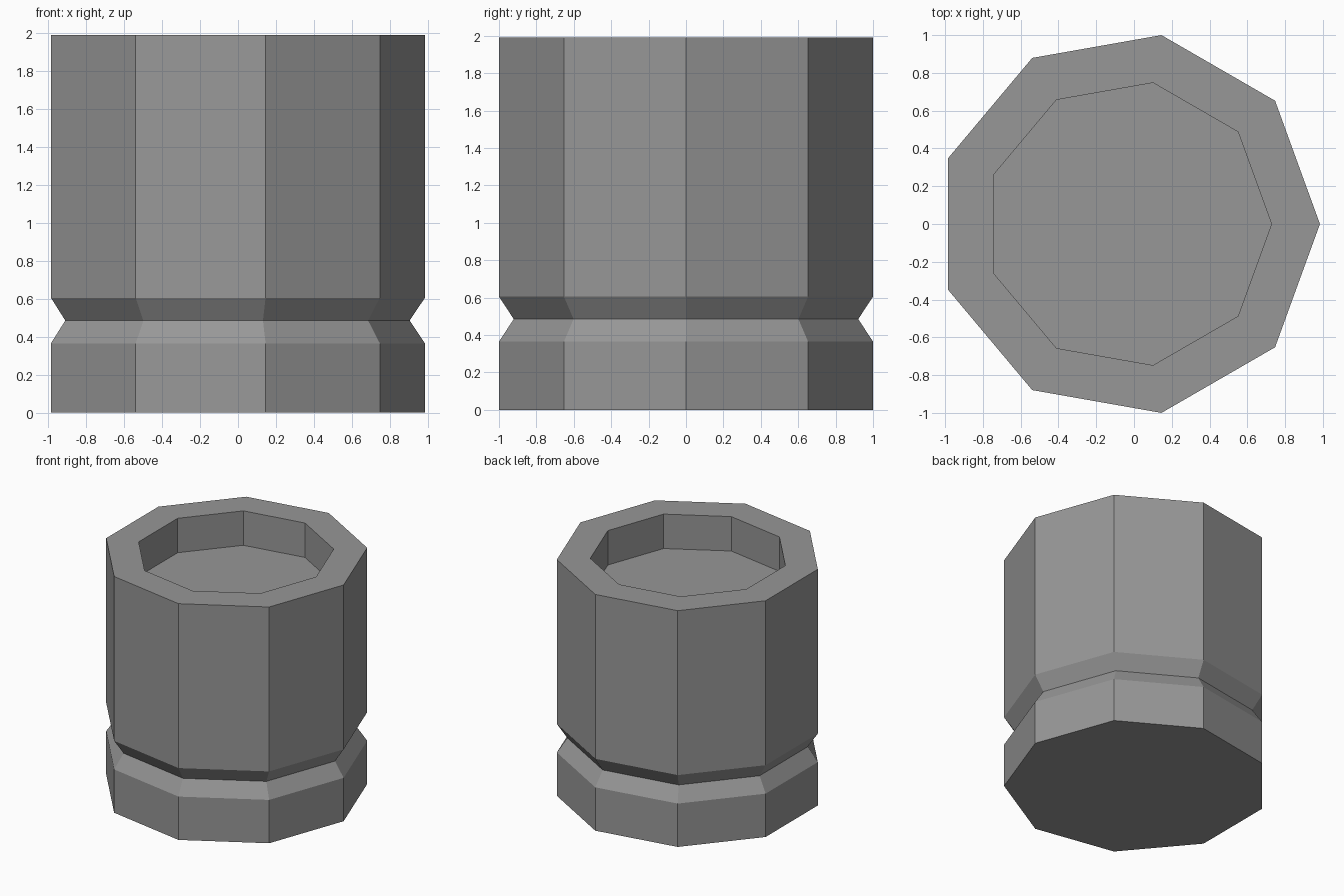
import bpy, bmesh, math

if "Cube" in bpy.data.objects:
    bpy.data.objects.remove(bpy.data.objects["Cube"])

SIDES = 9
OFFSET_X = -0.031  # centres the nine-sided outline on x = 0

# (radius, height) profile, from the base up the outside and down into the recess
PROFILE = [
    (1.0154, 0.0), (1.0154, 0.365), (0.935, 0.485), (1.0154, 0.605),
    (1.0154, 1.99), (0.759, 1.99), (0.759, 1.70),
]


def lathe(name, profile, sides):
    bm = bmesh.new()
    rings = []
    for r, z in profile:
        rings.append([bm.verts.new((r * math.cos(math.tau * i / sides) + OFFSET_X,
                                    r * math.sin(math.tau * i / sides), z))
                      for i in range(sides)])
    for a, b in zip(rings, rings[1:]):
        for i in range(sides):
            j = (i + 1) % sides
            bm.faces.new((a[i], a[j], b[j], b[i]))
    # base and recess floor
    bm.faces.new(rings[0][::-1])
    bm.faces.new(rings[-1])
    mesh = bpy.data.meshes.new(name)
    bm.to_mesh(mesh)
    bm.free()
    obj = bpy.data.objects.new(name, mesh)
    bpy.context.collection.objects.link(obj)
    return obj


# Faceted pot with a V groove and a shallow recess on top
pot = lathe("grooved_pot", PROFILE, SIDES)

# Dark grey material
grey = bpy.data.materials.new("dark_grey")
grey.diffuse_color = (0.31, 0.31, 0.31, 1.0)
grey.use_nodes = True
grey.node_tree.nodes["Principled BSDF"].inputs["Base Color"].default_value = grey.diffuse_color
pot.data.materials.append(grey)
